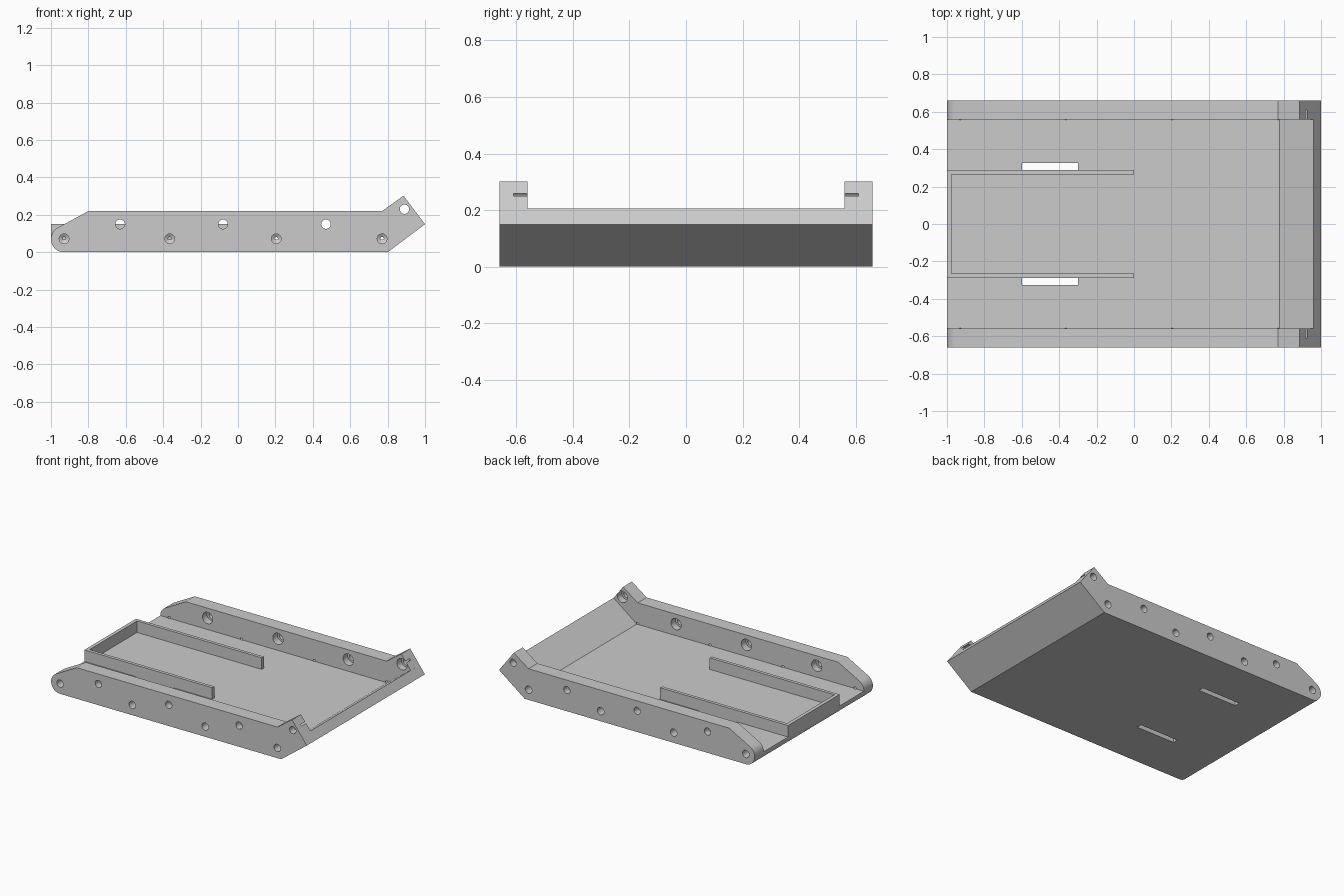
import bpy, bmesh, math
from mathutils import Vector

cube = bpy.data.objects.get("Cube")
if cube:
    bpy.data.objects.remove(cube, do_unlink=True)

HALF, INNER = 0.66, 0.56      # outer and inner faces of the side rails
NOSE, FLOOR = 0.07, 0.068     # nose radius and deck thickness

grey = bpy.data.materials.new("plain_grey")
grey.use_nodes = True
colour = (0.6, 0.6, 0.6, 1)
grey.diffuse_color = colour
grey.node_tree.nodes["Principled BSDF"].inputs["Base Color"].default_value = colour


def finish(name, bm):
    bmesh.ops.recalc_face_normals(bm, faces=bm.faces)
    mesh = bpy.data.meshes.new(name)
    bm.to_mesh(mesh)
    bm.free()
    obj = bpy.data.objects.new(name, mesh)
    bpy.context.collection.objects.link(obj)
    mesh.materials.append(grey)
    return obj


def extrude_profile(name, points, y0, y1):
    """Prism from an x-z outline running from y0 to y1."""
    bm = bmesh.new()
    face = bm.faces.new([bm.verts.new((x, y0, z)) for x, z in points])
    out = bmesh.ops.extrude_face_region(bm, geom=[face])["geom"]
    verts = [v for v in out if isinstance(v, bmesh.types.BMVert)]
    bmesh.ops.translate(bm, verts=verts, vec=Vector((0, y1 - y0, 0)))
    return finish(name, bm)


def box(name, x0, x1, y0, y1, z0, z1):
    return extrude_profile(name, [(x0, z0), (x1, z0), (x1, z1), (x0, z1)], y0, y1)


def drill(name, x, z, side, steps, sides=32):
    """Stepped round cutter along y from (y, radius) steps."""
    bm = bmesh.new()
    rings = []
    for y, r in steps:
        angles = [math.tau * i / sides for i in range(sides)]
        rings.append([bm.verts.new((x + r * math.cos(a), side * y, z + r * math.sin(a)))
                      for a in angles])
    for a, b in zip(rings, rings[1:]):
        for i in range(sides):
            j = (i + 1) % sides
            bm.faces.new((a[i], a[j], b[j], b[i]))
    bm.faces.new(rings[0])
    bm.faces.new(rings[-1])
    return finish(name, bm)


def combine(target, other, operation):
    mod = target.modifiers.new(operation.title(), 'BOOLEAN')
    mod.operation, mod.object, mod.solver = operation, other, 'EXACT'
    bpy.ops.object.select_all(action='DESELECT')
    target.select_set(True)
    bpy.context.view_layer.objects.active = target
    bpy.ops.object.modifier_apply(modifier=mod.name)
    bpy.data.objects.remove(other, do_unlink=True)


def nose(top_angle, steps=20):
    """Arc of the rounded end, from the underside up to top_angle."""
    start = math.radians(270)
    end = math.radians(top_angle)
    return [(NOSE - 1 + NOSE * math.cos(a), NOSE + NOSE * math.sin(a))
            for a in (start + (end - start) * i / steps for i in range(steps + 1))]


# Deck with a raised ramp at one end
ramp_top = [(1, 0.15), (0.959, 0.205), (0.777, FLOOR)]
body = extrude_profile("tray_body", [(0.8, 0)] + nose(181) + ramp_top[::-1], -HALF, HALF)

# Side rails
rail = [(0.8, 0)] + nose(116.6) + [(-0.8, 0.22), (0.77, 0.22), (0.885, 0.302), (1, 0.15)]
for side in (-1, 1):
    combine(body, extrude_profile("rail", rail, side * INNER, side * HALF), 'UNION')

# Three-sided holder wall on the deck
for side in (-1, 1):
    combine(body, box("holder_side", -0.99, 0, side * 0.265, side * 0.288, 0.05, 0.15), 'UNION')
combine(body, box("holder_end", -1, -0.975, -0.288, 0.288, 0.068, 0.15), 'UNION')

# Deck slots, blind pin holes and counterbored bolt holes
for side in (-1, 1):
    combine(body, box("slot", -0.6, -0.3, side * 0.288, side * 0.325, -0.1, 0.1), 'DIFFERENCE')
    for x in (-0.93, -0.365, 0.205, 0.77):
        pin = [(0.7, 0.026), (0.57, 0.026), (0.555, 0.001)]
        combine(body, drill("pin_hole", x, 0.072, side, pin), 'DIFFERENCE')
    for x, z in ((-0.63, 0.15), (-0.08, 0.15), (0.47, 0.15), (0.89, 0.23)):
        bolt = [(0.7, 0.025), (0.61, 0.025), (0.61, 0.04), (0.5, 0.04)]
        combine(body, drill("bolt_hole", x, z, side, bolt), 'DIFFERENCE')

# Smooth the round surfaces, keep the edges sharp
body.select_set(True)
bpy.context.view_layer.objects.active = body
bpy.ops.object.shade_smooth_by_angle(angle=math.radians(25))
